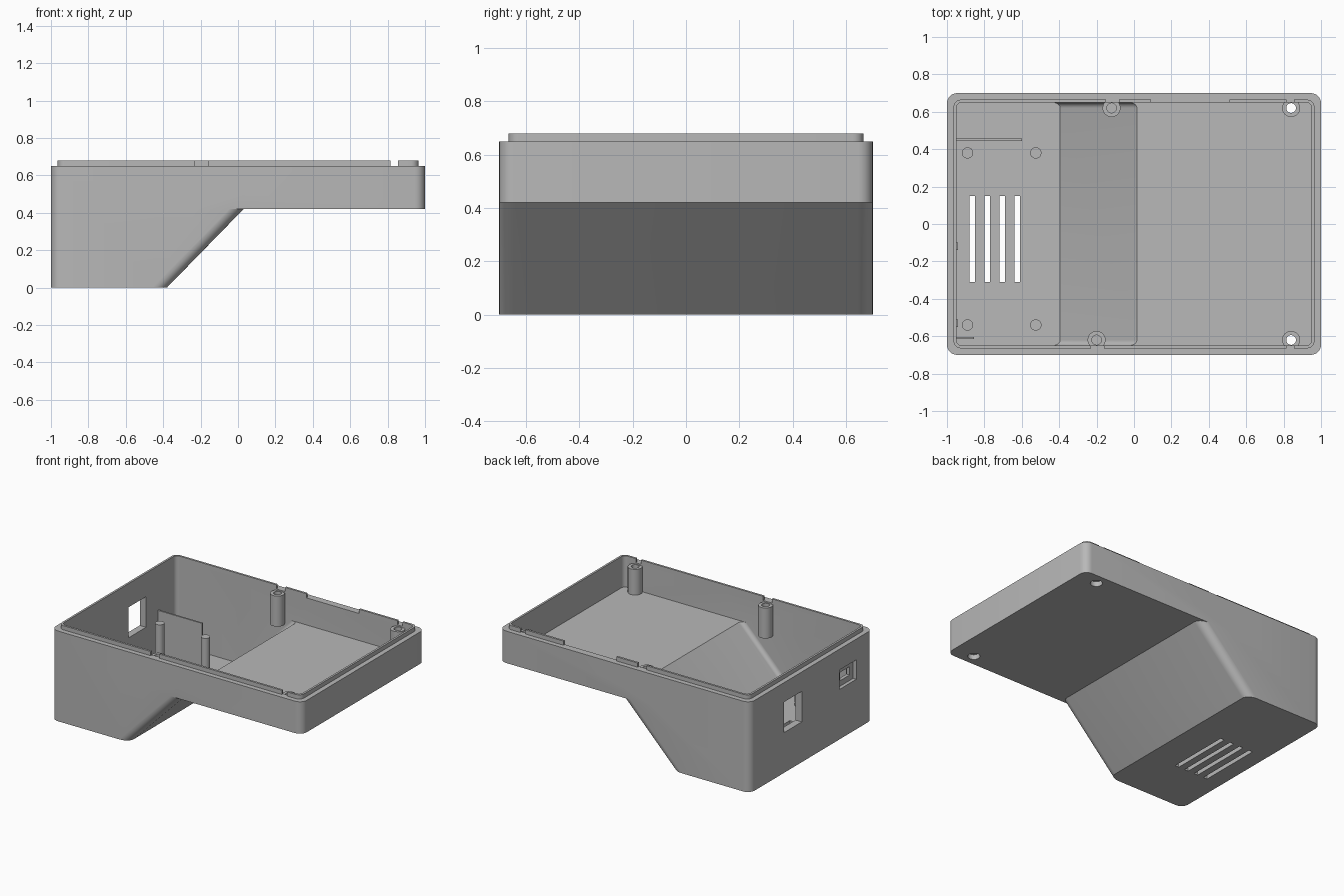
import bpy
import bmesh
import math

old = bpy.data.objects.get("Cube")
if old:
    bpy.data.objects.remove(old, do_unlink=True)

grey = bpy.data.materials.new("plain grey")
grey.use_nodes = True
COLOUR = (0.48, 0.48, 0.48, 1)
grey.diffuse_color = COLOUR
grey.node_tree.nodes["Principled BSDF"].inputs["Base Color"].default_value = COLOUR

WALL, FLOOR = 0.05, 0.035
RIM, STEP = 0.65, 0.42


def finish(name, bm):
    bmesh.ops.recalc_face_normals(bm, faces=bm.faces)
    mesh = bpy.data.meshes.new(name)
    bm.to_mesh(mesh)
    bm.free()
    mesh.materials.append(grey)
    obj = bpy.data.objects.new(name, mesh)
    bpy.context.collection.objects.link(obj)
    return obj


def prism(name, profile, half_y, radius=0, y=0):
    """Extrude an x-z profile along y and round its rising edges."""
    bm = bmesh.new()
    face = bm.faces.new([bm.verts.new((px, y - half_y, pz)) for px, pz in profile])
    ext = bmesh.ops.extrude_face_region(bm, geom=[face])["geom"]
    verts = [v for v in ext if isinstance(v, bmesh.types.BMVert)]
    bmesh.ops.translate(bm, verts=verts, vec=(0, 2 * half_y, 0))
    bmesh.ops.recalc_face_normals(bm, faces=bm.faces)
    if radius:
        rising = [e for e in bm.edges if abs(e.verts[0].co.z - e.verts[1].co.z) > 0.01]
        bmesh.ops.bevel(bm, geom=rising, offset=radius, segments=6,
                        profile=0.5, affect='EDGES')
    return finish(name, bm)


def box(name, x0, x1, y0, y1, z0, z1, radius=0):
    return prism(name, [(x0, z0), (x1, z0), (x1, z1), (x0, z1)],
                 (y1 - y0) / 2, radius, (y0 + y1) / 2)


def lathe(name, x, y, profile, closed=False):
    """Spin a radius-height profile around a vertical axis."""
    bm = bmesh.new()
    vs = [bm.verts.new((r, 0, z)) for r, z in profile]
    pairs = list(zip(vs, vs[1:])) + ([(vs[-1], vs[0])] if closed else [])
    edges = [bm.edges.new(p) for p in pairs]
    bmesh.ops.spin(bm, geom=vs + edges, cent=(0, 0, 0), axis=(0, 0, 1),
                   angle=math.tau, steps=32)
    bmesh.ops.remove_doubles(bm, verts=bm.verts, dist=0.0005)
    bmesh.ops.translate(bm, verts=bm.verts, vec=(x, y, 0))
    return finish(name, bm)


def combine(obj, other, operation='DIFFERENCE'):
    """Apply a boolean and discard the helper."""
    mod = obj.modifiers.new("bool", 'BOOLEAN')
    mod.object, mod.operation, mod.solver = other, operation, 'EXACT'
    graph = bpy.context.evaluated_depsgraph_get()
    mesh = bpy.data.meshes.new_from_object(obj.evaluated_get(graph))
    obj.modifiers.clear()
    obj.data = mesh
    bpy.data.objects.remove(other, do_unlink=True)


def deep_part(name, inset, bottom, top, radius):
    """Deep end of the case with its sloping side."""
    foot = -0.38 - 0.41 * bottom
    return prism(name, [(-1 + inset, bottom), (foot, bottom),
                        (foot + (top - bottom) * 0.976, top), (-1 + inset, top)],
                 0.7 - inset, radius)


# Case body: deep end joined to the shallow end, then hollowed
shell = deep_part("case_shell", 0, 0, RIM, 0.055)
combine(shell, box("shallow", -0.5, 1, -0.7, 0.7, STEP, RIM, 0.055), 'UNION')
combine(shell, deep_part("deep_cavity", WALL, FLOOR, 0.8, 0.03))
combine(shell, box("shallow_cavity", -0.5, 1 - WALL, -0.7 + WALL, 0.7 - WALL,
                   STEP + FLOOR, 0.8, 0.03))

# Vent slots in the deep floor
for i in range(4):
    x = -0.865 + 0.08 * i
    combine(shell, box("slot", x - 0.015, x + 0.015, -0.31, 0.15, -0.1, 0.1))

# Side window and recessed port
combine(shell, box("window", -1.1, -0.9, 0.11, 0.31, 0.29, 0.51))
combine(shell, box("port_recess", -1.1, -0.975, -0.51, -0.32, 0.36, 0.50))
combine(shell, box("port_hole", -1.1, -0.9, -0.47, -0.36, 0.40, 0.46))

# Screw holes under the shallow end
for y in (-0.62, 0.62):
    combine(shell, lathe("screw_hole", 0.84, y,
                         [(0, 0.3), (0.04, 0.3), (0.04, 0.47), (0, 0.47)]))

# Raised lip with gaps at the screws and along the back
lip = box("rim_lip", -0.965, 0.965, -0.665, 0.665, RIM, 0.68, 0.04)
combine(lip, box("lip_inside", -0.95, 0.95, -0.65, 0.65, 0.6, 0.8, 0.03))
for x0, x1, side in ((-0.23, -0.16, -1), (0.815, 0.855, -1), (-0.15, -0.08, 1),
                     (0.815, 0.855, 1), (0.09, 0.51, 1)):
    combine(lip, box("lip_gap", x0, x1, side * 0.66 - 0.04, side * 0.66 + 0.04,
                     0.6, 0.8))

# Screw bosses: drilled through at the shallow end, blind by the slope
parts = [shell, lip]
R, r, TOP = 0.048, 0.026, 0.64
for side, label in ((-1, "front"), (1, "back")):
    parts.append(lathe(label + "_through_boss", 0.84, side * 0.62,
                       [(r, 0.455), (R, 0.455), (R, TOP), (r, TOP)], True))
    parts.append(lathe(label + "_blind_boss", -0.16 + side * 0.04, side * 0.62,
                       [(0, STEP), (R, STEP), (R, TOP), (r, TOP), (r, 0.46), (0, 0.46)]))

# Board standoffs
for x in (-0.89, -0.525):
    for y in (-0.54, 0.38):
        parts.append(lathe("standoff", x, y,
                           [(0, 0.03), (0.03, 0.03), (0.03, 0.31), (0, 0.31)]))

# Inner plates and small wall ribs
box("divider_plate", -0.955, -0.6, 0.445, 0.457, 0.03, 0.36)
box("short_plate", -0.955, -0.855, -0.615, -0.603, 0.03, 0.36)
for y in (-0.12, -0.53):
    box("wall_rib", -0.955, -0.942, y - 0.02, y + 0.02, 0.03, 0.36)

# Smooth the rounded parts
bpy.ops.object.select_all(action='DESELECT')
for obj in parts:
    obj.select_set(True)
bpy.context.view_layer.objects.active = shell
bpy.ops.object.shade_smooth_by_angle(angle=math.radians(30))
